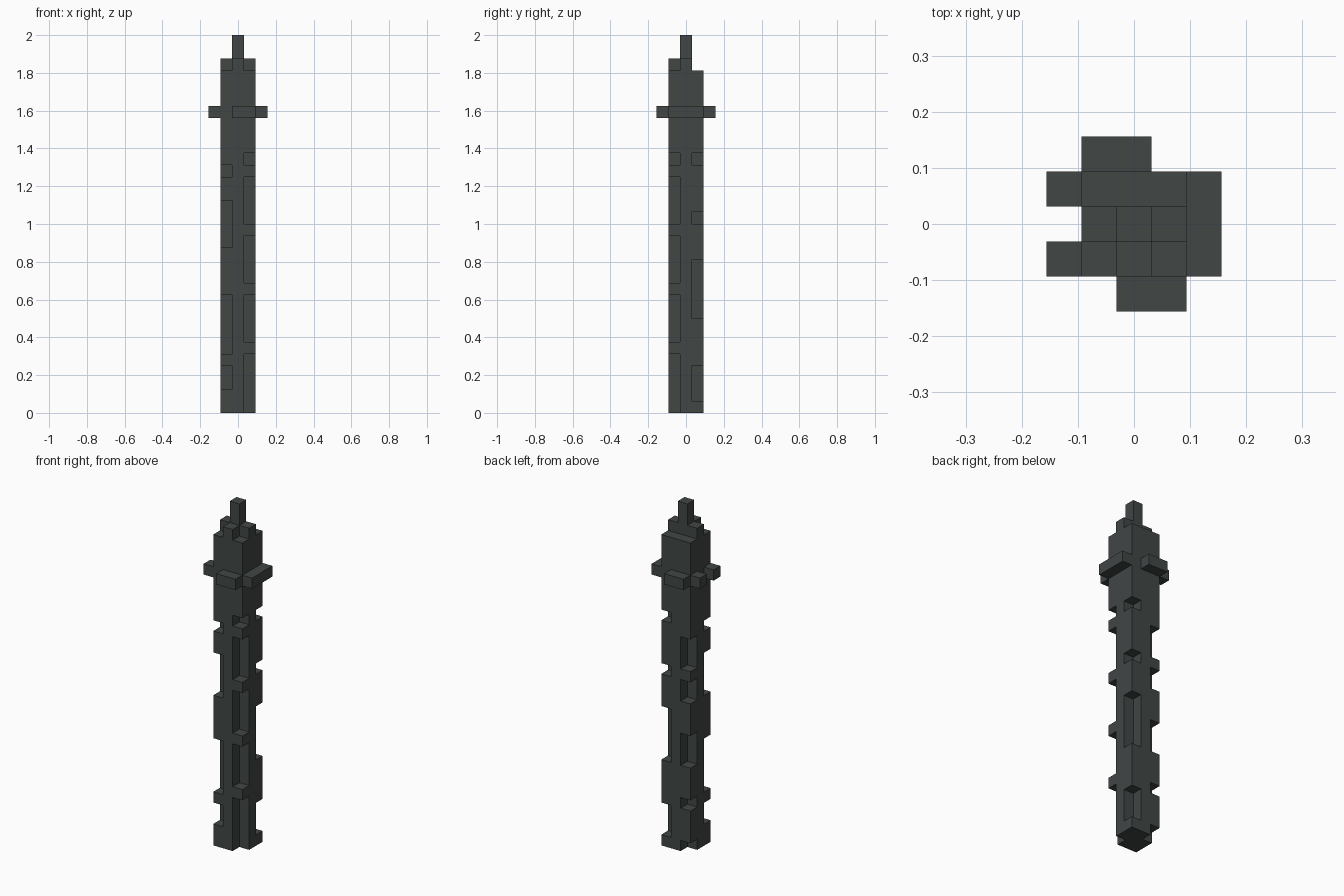
import bpy, bmesh
from mathutils import Vector

U = 2 / 32  # one block

cube = bpy.data.objects.get("Cube")
if cube:
    bpy.data.objects.remove(cube, do_unlink=True)

# Single dark stone colour
stone = bpy.data.materials.new("dark_stone")
stone.use_nodes = True
colour = (0.053, 0.061, 0.060, 1)
stone.diffuse_color = colour
stone.node_tree.nodes["Principled BSDF"].inputs["Base Color"].default_value = colour


def finish(name, bm):
    """Turn a bmesh measured in blocks into a coloured object."""
    bmesh.ops.scale(bm, vec=(U, U, U), verts=bm.verts)
    bmesh.ops.recalc_face_normals(bm, faces=bm.faces)
    mesh = bpy.data.meshes.new(name)
    bm.to_mesh(mesh)
    bm.free()
    mesh.materials.append(stone)
    obj = bpy.data.objects.new(name, mesh)
    bpy.context.collection.objects.link(obj)
    return obj


def add_box(bm, low, high):
    """Add a box between two corners."""
    low, high = Vector(low), Vector(high)
    verts = bmesh.ops.create_cube(bm, size=1)["verts"]
    bmesh.ops.scale(bm, vec=high - low, verts=verts)
    bmesh.ops.translate(bm, vec=(low + high) / 2, verts=verts)


def box(name, low, high):
    bm = bmesh.new()
    add_box(bm, low, high)
    return finish(name, bm)


# Square shaft with notches cut from its four corners
shaft = box("shaft", (-1.5, -1.5, 0), (1.5, 1.5, 29))
notches = {
    (-1, -1): [(2, 4), (5, 10), (14, 18), (20, 21)],
    (1, -1): [(-1, 5), (6, 10), (11, 15), (16, 20), (21, 22)],
    (1, 1): [(1, 4), (8, 13), (16, 17), (21, 22)],
    (-1, 1): [(-1, 1), (4, 5), (8, 11), (14, 16), (17, 20)],
}
bm = bmesh.new()
for (sx, sy), spans in notches.items():
    for bottom, top in spans:
        x, y = sorted((sx * 0.5, sx * 2.5)), sorted((sy * 0.5, sy * 2.5))
        add_box(bm, (x[0], y[0], bottom), (x[1], y[1], top))
cutter = finish("notch_cutter", bm)
cutter.hide_render = True

cut = shaft.modifiers.new("notches", 'BOOLEAN')
cut.operation = 'DIFFERENCE'
cut.solver = 'EXACT'
cut.object = cutter
bpy.context.view_layer.objects.active = shaft
bpy.ops.object.modifier_apply(modifier=cut.name)
bpy.data.objects.remove(cutter, do_unlink=True)

# Collar of ledges around the upper shaft
ledges = {
    "left_ledge": (1.5, -1.5, 2.5, 1.5),
    "front_ledge": (-0.5, -2.5, 1.5, -1.5),
    "back_ledge": (-1.5, 1.5, 0.5, 2.5),
    "right_front_ledge": (-2.5, -1.5, -1.5, -0.5),
    "right_back_ledge": (-2.5, 0.5, -1.5, 1.5),
}
for name, (x0, y0, x1, y1) in ledges.items():
    box(name, (x0, y0, 25), (x1, y1, 26))

# T-shaped crown, extruded from its outline
outline = [(-1.5, 0.5), (-1.5, -0.5), (-0.5, -0.5), (-0.5, -1.5),
           (0.5, -1.5), (0.5, -0.5), (1.5, -0.5), (1.5, 0.5)]
bm = bmesh.new()
base = bm.faces.new([bm.verts.new((x, y, 29)) for x, y in outline])
ext = bmesh.ops.extrude_face_region(bm, geom=[base], use_keep_orig=True)
bmesh.ops.translate(bm, vec=(0, 0, 1),
                    verts=[g for g in ext["geom"] if isinstance(g, bmesh.types.BMVert)])
finish("crown", bm)

# Spire
box("spire", (-0.5, -0.5, 30), (0.5, 0.5, 32))
